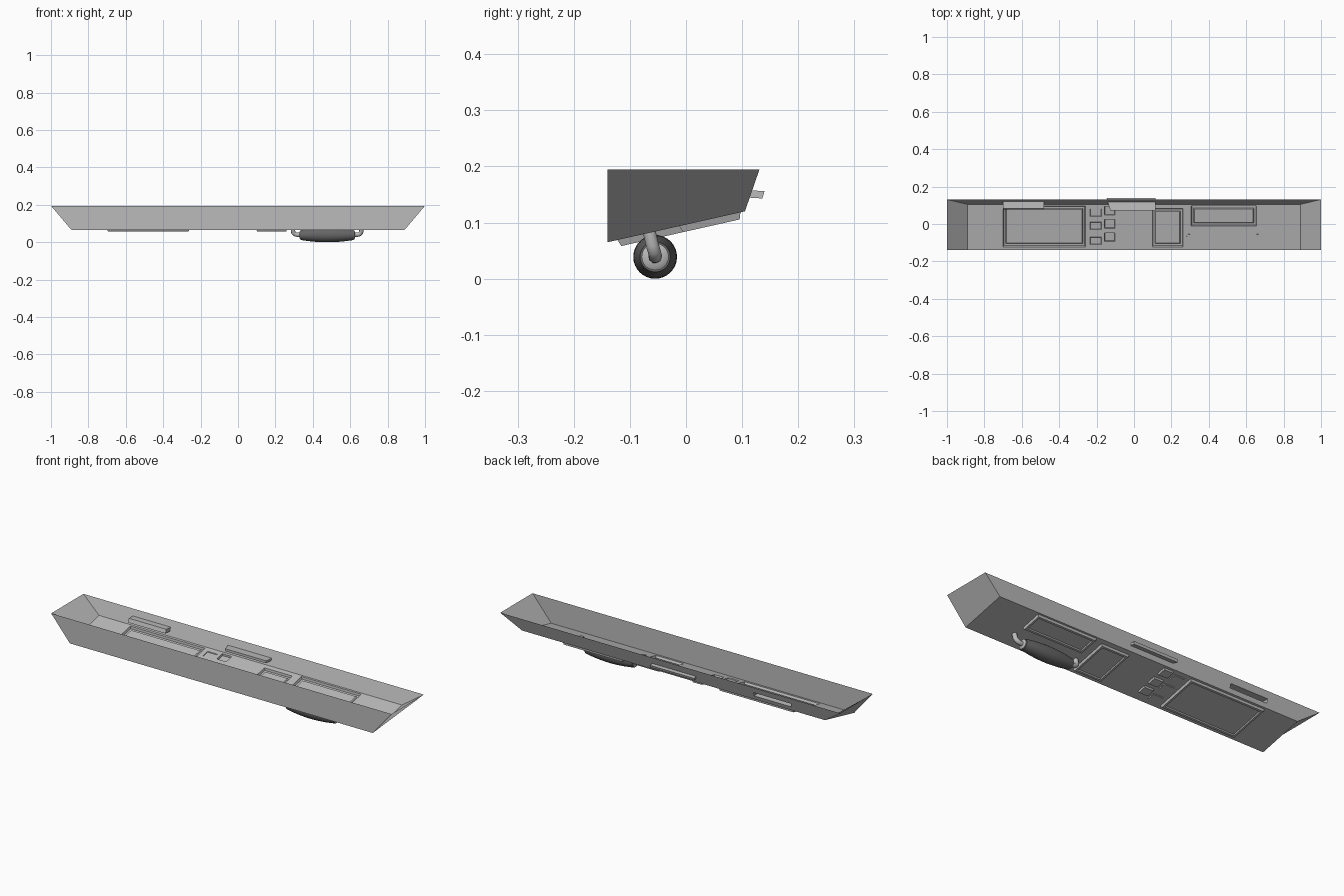
import bpy, bmesh, math
from mathutils import Vector

if "Cube" in bpy.data.objects:
    bpy.data.objects.remove(bpy.data.objects["Cube"])


def material(name, v):
    m = bpy.data.materials.new(name)
    m.diffuse_color = (v, v, v, 1)
    m.use_nodes = True
    m.node_tree.nodes["Principled BSDF"].inputs["Base Color"].default_value = m.diffuse_color
    return m


GREY = material("panel grey", 0.5)
DARK = material("dark rubber", 0.13)


def finish(name, bm, mat, smooth=False, weld=True):
    if weld:
        bmesh.ops.remove_doubles(bm, verts=bm.verts[:], dist=1e-5)
    me = bpy.data.meshes.new(name)
    bm.to_mesh(me)
    bm.free()
    me.materials.append(mat)
    ob = bpy.data.objects.new(name, me)
    bpy.context.collection.objects.link(ob)
    if smooth:
        bpy.context.view_layer.objects.active = ob
        ob.select_set(True)
        bpy.ops.object.shade_smooth_by_angle(angle=math.radians(35))
        ob.select_set(False)
    return ob


def face(bm, pts):
    return bm.faces.new([bm.verts.new(p) for p in pts])


def sheet(bm, point, xs, vs, rects):
    """Flat sheet in x and v with rectangular openings (x0, x1, v0, v1)."""
    xs = sorted(set(xs + [r[i] for r in rects for i in (0, 1)]))
    vs = sorted(set(vs + [r[i] for r in rects for i in (2, 3)]))
    for a, b in zip(xs, xs[1:]):
        for c, d in zip(vs, vs[1:]):
            mx, mv = (a + b) / 2, (c + d) / 2
            if any(r[0] < mx < r[1] and r[2] < mv < r[3] for r in rects):
                continue
            face(bm, [point(a, c), point(b, c), point(b, d), point(a, d)])


def pocket(bm, point, rect, normal, steps):
    """Stepped pocket; each step is (inset, depth along normal)."""
    x0, x1, v0, v1 = rect
    rings = []
    for inset, depth in [(0, 0)] + steps:
        a, b, c, d = x0 + inset, x1 - inset, v0 + inset, v1 - inset
        rings.append([point(*p) + normal * depth
                      for p in ((a, c), (b, c), (b, d), (a, d))])
    for r, s in zip(rings, rings[1:]):
        for i in range(4):
            j = (i + 1) % 4
            face(bm, [r[i], r[j], s[j], s[i]])
    face(bm, rings[-1])


# Overall section
Y0, Y1, YT = -0.14, 0.105, 0.131
Z0, Z1, ZT = 0.065, 0.12, 0.195
XB, XT = 0.89, 1.0


def floor_pt(x, y):
    return Vector((x, y, Z0 + (y - Y0) * (Z1 - Z0) / (Y1 - Y0)))


def back_pt(x, z):
    t = (z - Z1) / (ZT - Z1)
    if abs(x) == XB:                      # slanted outer edges
        x = math.copysign(XB + (XT - XB) * t, x)
    return Vector((x, Y1 + (YT - Y1) * t, z))


# Front wall and end walls of the tray
bm = bmesh.new()
face(bm, [(-XB, Y0, Z0), (XB, Y0, Z0), (XT, Y0, ZT), (-XT, Y0, ZT)])
for s in (-1, 1):
    pts = [(s * XB, Y0, Z0), (s * XB, Y1, Z1), (s * XT, YT, ZT), (s * XT, Y0, ZT)]
    face(bm, pts if s > 0 else pts[::-1])
finish("tray_walls", bm, GREY)

# Sloping floor with sunken framed panels
down = Vector((0, Z1 - Z0, -(Y1 - Y0))).normalized()
large = [(-0.70, -0.26, -0.122, 0.095), (0.098, 0.262, -0.122, 0.082),
         (0.305, 0.655, -0.012, 0.097)]
small = [(-0.158, -0.102, y - 0.023, y + 0.023) for y in (-0.07, 0.0, 0.07)]
labels = [(-0.235, -0.175, y - 0.02, y + 0.02) for y in (-0.09, -0.01, 0.06)]
# keep label tiles clear of the large panel
bm = bmesh.new()
sheet(bm, floor_pt, [-XB, XB], [Y0, Y1], large + small + labels)
for r in large:
    pocket(bm, floor_pt, r, down, [(0.004, 0.012), (0.014, 0.012), (0.018, 0.007)])
for r in small:
    pocket(bm, floor_pt, r, down, [(0.002, 0.010)])
for r in labels:
    pocket(bm, floor_pt, r, down, [(0.002, 0.004)])
finish("tray_floor", bm, GREY)

# Back wall with a slot pushed inward
slot = (-0.70, -0.48, 0.142, 0.162)
bm = bmesh.new()
sheet(bm, back_pt, [-XB, XB], [Z1, ZT], [slot])
pocket(bm, back_pt, slot, Vector((0, -1, 0.05)).normalized(), [(0, 0.036)])
finish("back_wall", bm, GREY)

# Shelf block passing through the back wall
bm = bmesh.new()
section = [(0.072, 0.147), (0.072, 0.160), (0.140, 0.156), (0.136, 0.143)]
ends = [[Vector((x + s * 6 * (0.1 - y) * 0.05, y, z)) for y, z in section]
        for x, s in ((-0.135, 1), (0.115, 0))]
for i in range(4):
    j = (i + 1) % 4
    face(bm, [ends[0][i], ends[0][j], ends[1][j], ends[1][i]])
face(bm, ends[0][::-1])
face(bm, ends[1])
bmesh.ops.remove_doubles(bm, verts=bm.verts[:], dist=1e-5)
bmesh.ops.recalc_face_normals(bm, faces=bm.faces[:])
finish("through_shelf", bm, GREY)


def lathe_x(name, profile, mat, cy, cz, n=32):
    bm = bmesh.new()
    rings = [[bm.verts.new((x, cy + r * math.cos(2 * math.pi * k / n),
                            cz + r * math.sin(2 * math.pi * k / n)))
              for k in range(n)] for x, r in profile]
    for a, b in zip(rings, rings[1:]):
        for k in range(n):
            m = (k + 1) % n
            bm.faces.new((a[k], a[m], b[m], b[k]))
    bm.faces.new(rings[0])
    bm.faces.new(rings[-1][::-1])
    bmesh.ops.recalc_face_normals(bm, faces=bm.faces[:])
    return finish(name, bm, mat, True)


# Barrel-shaped grip, thickest in the middle
CX, CY, CZ, HALF = 0.477, -0.055, 0.039, 0.14
prof = []
for i in range(17):
    t = -1 + i / 8
    prof.append((CX + t * HALF, 0.039 - 0.012 * t * t))
lathe_x("grip", prof, DARK, CY, CZ)
# Pale collars on both grip ends
for s, side in ((-1, "left"), (1, "right")):
    lathe_x(side + "_collar",
            [(CX + s * (HALF - 0.004), 0.024), (CX + s * (HALF + 0.004), 0.024),
             (CX + s * (HALF + 0.009), 0.016)], GREY, CY, CZ)

# Bent tubes carrying the grip
for s, side in ((-1, "left"), (1, "right")):
    cu = bpy.data.curves.new(side + "_tube_path", "CURVE")
    cu.dimensions = "3D"
    cu.bevel_depth = 0.012
    cu.bevel_resolution = 3
    cu.use_fill_caps = True
    sp = cu.splines.new("POLY")
    path = [(0.183, -0.066, 0.086), (0.183, -0.060, 0.060), (0.180, -0.057, 0.050),
            (0.172, -0.055, 0.043), (0.160, -0.055, 0.040), (0.135, -0.055, 0.039)]
    sp.points.add(len(path) - 1)
    for p, (dx, y, z) in zip(sp.points, path):
        p.co = (CX + s * dx, y, z, 1)
    sp.use_smooth = True
    cu.materials.append(GREY)
    ob = bpy.data.objects.new(side + "_grip_tube", cu)
    bpy.context.collection.objects.link(ob)
